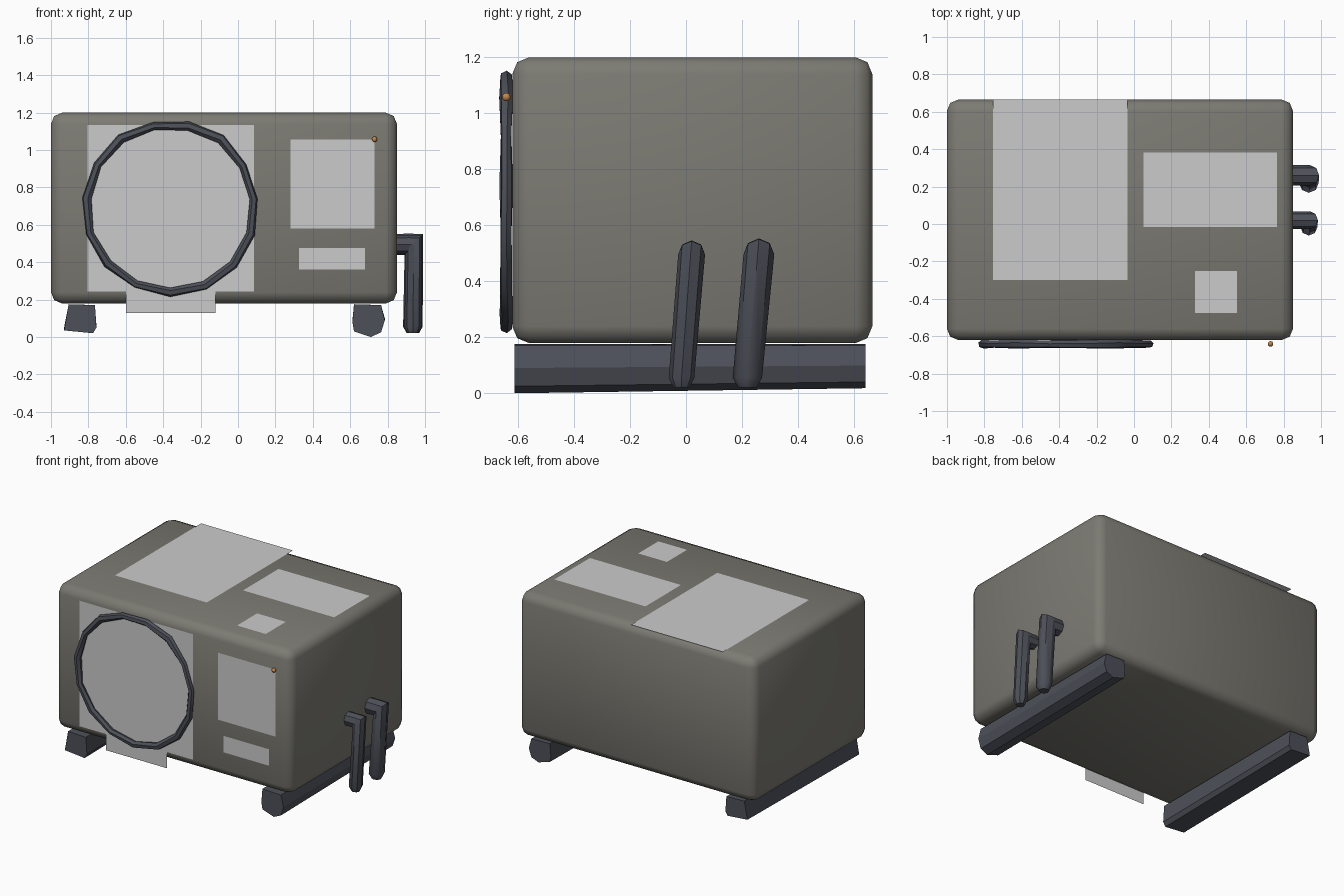
import bpy, bmesh, random
from math import sin, cos, pi
from mathutils import Vector

if "Cube" in bpy.data.objects:
    bpy.data.objects.remove(bpy.data.objects["Cube"])

random.seed(4)


def material(name, rgb):
    m = bpy.data.materials.new(name)
    m.diffuse_color = (*rgb, 1)
    m.use_nodes = True
    m.node_tree.nodes["Principled BSDF"].inputs["Base Color"].default_value = m.diffuse_color
    return m


CASE = material("warm_grey", (0.20, 0.195, 0.17))
DARK = material("dark_metal", (0.075, 0.08, 0.10))
COPPER = material("copper", (0.55, 0.24, 0.07))


def finish(name, bm, mat=None, smooth=None):
    bmesh.ops.recalc_face_normals(bm, faces=bm.faces)
    mesh = bpy.data.meshes.new(name)
    bm.to_mesh(mesh)
    bm.free()
    ob = bpy.data.objects.new(name, mesh)
    bpy.context.collection.objects.link(ob)
    if mat:
        mesh.materials.append(mat)
    if smooth:
        bpy.ops.object.select_all(action='DESELECT')
        bpy.context.view_layer.objects.active = ob
        ob.select_set(True)
        bpy.ops.object.shade_smooth_by_angle(angle=smooth)
    return ob


def loft(name, rings, mat, closed=False, smooth=None):
    """Skin a list of equal-sized point rings."""
    bm = bmesh.new()
    vs = [[bm.verts.new(p) for p in r] for r in rings]
    n = len(vs[0])
    for i in range(len(vs) if closed else len(vs) - 1):
        a, b = vs[i], vs[(i + 1) % len(vs)]
        for j in range(n):
            bm.faces.new((a[j], a[(j + 1) % n], b[(j + 1) % n], b[j]))
    if not closed:
        bm.faces.new(vs[0])
        bm.faces.new(vs[-1])
    return finish(name, bm, mat, smooth)


def panel(name, corners):
    bm = bmesh.new()
    bm.faces.new([bm.verts.new(c) for c in corners])
    return finish(name, bm)


# Main casing: softly rounded box
bm = bmesh.new()
bmesh.ops.create_cube(bm, size=1)
for v in bm.verts:
    v.co = Vector((v.co.x * 1.85 - 0.075, v.co.y * 1.285 + 0.0225, v.co.z * 1.02 + 0.689))
bmesh.ops.bevel(bm, geom=bm.edges[:], offset=0.06, segments=2, profile=0.5, affect='EDGES')
finish("casing", bm, CASE, 0.9)

# Flat panels on the front: x0, x1, z0, z1, y
for name, x0, x1, z0, z1, y in (
        ("fan_panel", -0.805, 0.085, 0.243, 1.133, -0.625),
        ("lower_front_panel", -0.60, -0.12, 0.127, 0.30, -0.623),
        ("side_front_panel", 0.28, 0.73, 0.58, 1.055, -0.625),
        ("small_front_panel", 0.325, 0.68, 0.36, 0.477, -0.625)):
    panel(name, [(x0, y, z0), (x1, y, z0), (x1, y, z1), (x0, y, z1)])

# Flat panels on the top: x0, x1, y0, y1
for name, x0, x1, y0, y1 in (
        ("large_top_panel", -0.755, -0.035, -0.30, 0.665),
        ("middle_top_panel", 0.05, 0.765, -0.015, 0.383),
        ("small_top_panel", 0.325, 0.55, -0.475, -0.25)):
    panel(name, [(x0, y0, 1.202), (x1, y0, 1.202), (x1, y1, 1.202), (x0, y1, 1.202)])

# Fan ring: rough low-poly hoop
rings = []
for i in range(15):
    a = 2 * pi * i / 15 + 0.1
    big = 0.449 + random.uniform(-0.006, 0.006)
    small = 0.024 + random.uniform(-0.004, 0.004)
    twist = random.uniform(0, 0.4)
    ring = []
    for j in range(6):
        b = 2 * pi * j / 6 + twist
        r = big + small * cos(b)
        ring.append((-0.36 + r * cos(a), -0.642 + small * 0.95 * sin(b), 0.692 + r * sin(a)))
    rings.append(ring)
loft("fan_ring", rings, DARK, closed=True, smooth=0.7)

# Two foot rails running front to back, slightly raised at the rear
profiles = {
    "left_foot": [(-0.905, 0.175), (-0.765, 0.17), (-0.757, 0.05), (-0.775, 0.02), (-0.93, 0.035)],
    "right_foot": [(0.62, 0.175), (0.765, 0.17), (0.785, 0.09), (0.765, 0.025), (0.71, 0.0),
                   (0.62, 0.03), (0.612, 0.08)]}
for name, prof in profiles.items():
    ends = []
    for y, lift in ((-0.612, 0), (0.64, 0.018)):
        ends.append([(x, y, z + lift * (1 - z / 0.175)) for x, z in prof])
    loft(name, ends, DARK)

# Two bent pipes on the right side
for name, top_y, low_y, r in (("front_pipe", 0.02, -0.016, 0.048),
                              ("rear_pipe", 0.26, 0.219, 0.055)):
    # x, y, z, radius, ring direction (n.x, n.z)
    path = ((0.82, top_y, 0.495, r, (0, 1)),
            (0.915, top_y, 0.495, r, (0, 1.05)),
            (0.94, top_y, 0.495, r, (0.9, 1.0)),
            (0.935, low_y, 0.055, r * 0.95, (1, 0)),
            (0.935, low_y, 0.02, r * 0.6, (1, 0)))
    rings = []
    for x, y, z, rad, (nx, nz) in path:
        rings.append([(x + rad * nx * cos(t), y + rad * sin(t), z + rad * nz * cos(t))
                      for t in (2 * pi * j / 8 for j in range(8))])
    loft(name, rings, DARK, smooth=0.7)

# Small copper knob on the front
bm = bmesh.new()
bmesh.ops.create_uvsphere(bm, u_segments=10, v_segments=6, radius=0.015)
bmesh.ops.translate(bm, verts=bm.verts, vec=(0.73, -0.641, 1.057))
finish("front_knob", bm, COPPER, 0.9)
